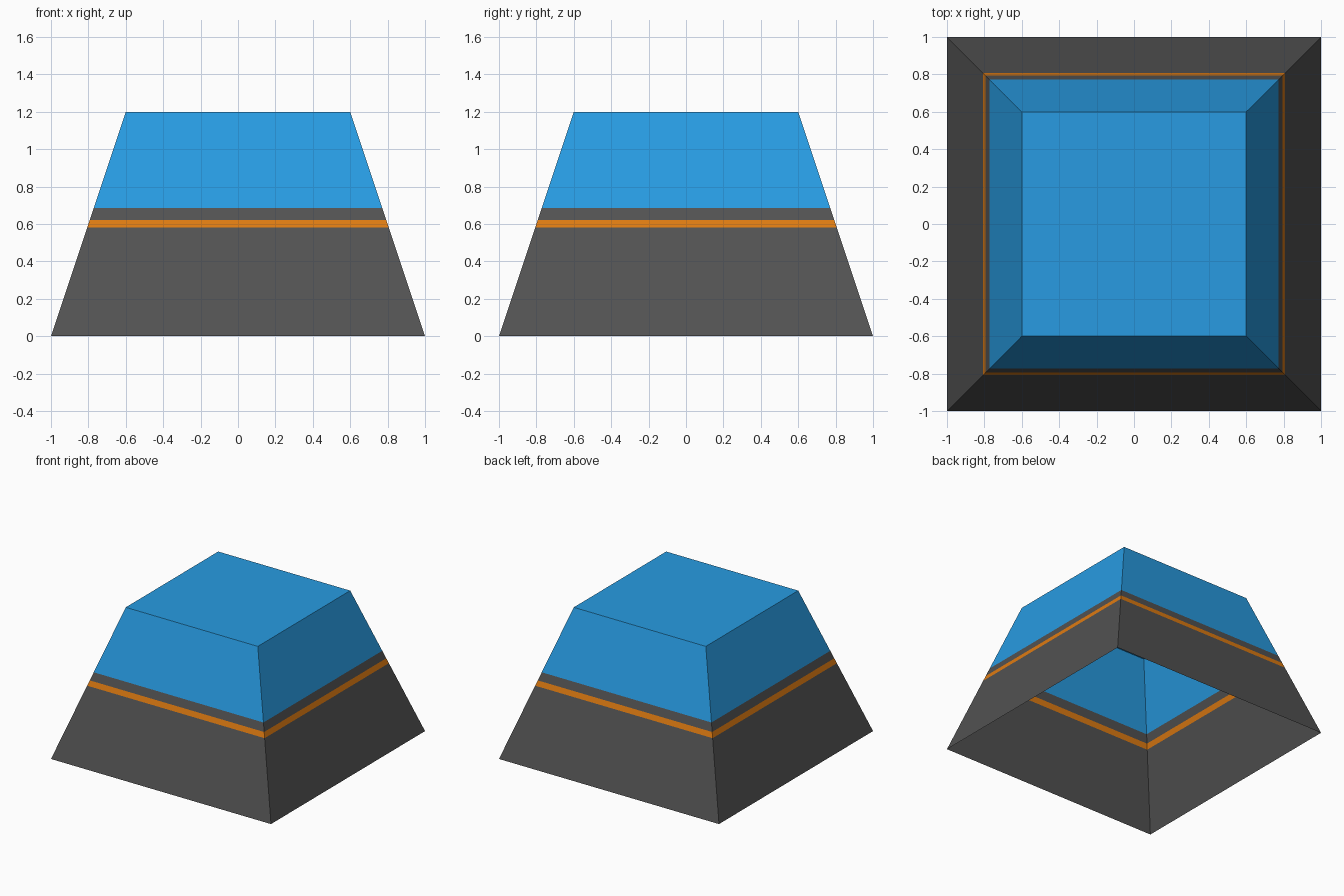
import bpy, bmesh

if "Cube" in bpy.data.objects:
    bpy.data.objects.remove(bpy.data.objects["Cube"])


def material(name, rgb):
    m = bpy.data.materials.new(name)
    m.diffuse_color = (*rgb, 1.0)
    m.use_nodes = True
    m.node_tree.nodes["Principled BSDF"].inputs["Base Color"].default_value = m.diffuse_color
    return m


grey = material("dark grey", (0.085, 0.085, 0.085))
orange = material("orange", (0.74, 0.20, 0.006))
blue = material("blue", (0.021, 0.33, 0.76))

BASE, TOP, HEIGHT = 1.0, 0.6, 1.2


def half_width(z):
    return BASE + (TOP - BASE) * z / HEIGHT


# Tapered thin shell: open underneath, closed on top, banded by height
bands = [(0.58, 0), (0.622, 1), (0.686, 0), (HEIGHT, 2)]
bm = bmesh.new()


def ring(z):
    h = half_width(z)
    return [bm.verts.new((x * h, y * h, z)) for x, y in ((-1, -1), (1, -1), (1, 1), (-1, 1))]


lower = ring(0)
for z, colour in bands:
    upper = ring(z)
    for i in range(4):
        j = (i + 1) % 4
        bm.faces.new((lower[i], lower[j], upper[j], upper[i])).material_index = colour
    lower = upper
bm.faces.new(lower).material_index = 2  # flat roof

mesh = bpy.data.meshes.new("tapered_cover")
bm.to_mesh(mesh)
bm.free()
for m in (grey, orange, blue):
    mesh.materials.append(m)
bpy.context.collection.objects.link(bpy.data.objects.new("tapered_cover", mesh))
